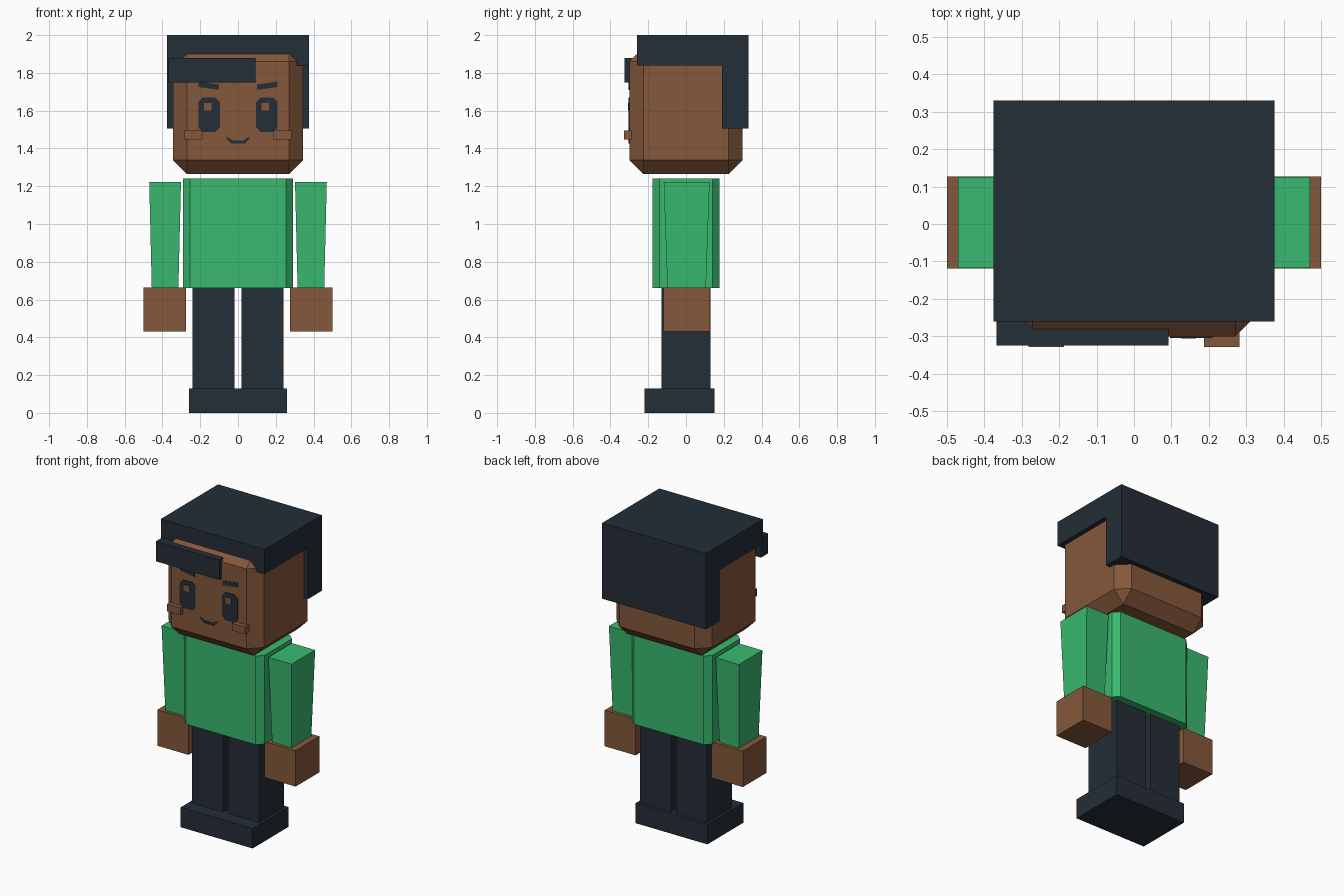
import bpy
import bmesh
from mathutils import Vector

default = bpy.data.objects.get("Cube")
if default:
    bpy.data.objects.remove(default, do_unlink=True)


def material(name, rgb):
    """Flat material from 0-255 screen values, stored as linear."""
    linear = [((c / 255 + 0.055) / 1.055) ** 2.4 for c in rgb]
    mat = bpy.data.materials.new(name)
    mat.use_nodes = True
    mat.diffuse_color = (*linear, 1)
    mat.node_tree.nodes["Principled BSDF"].inputs["Base Color"].default_value = (*linear, 1)
    return mat


skin = material("brown skin", (133, 88, 60))
shirt = material("green shirt", (57, 185, 111))
dark = material("dark navy", (36, 46, 55))


def finish(name, bm, mat, location=(0, 0, 0)):
    bmesh.ops.recalc_face_normals(bm, faces=bm.faces[:])
    mesh = bpy.data.meshes.new(name)
    bm.to_mesh(mesh)
    bm.free()
    mesh.materials.append(mat)
    obj = bpy.data.objects.new(name, mesh)
    obj.location = location
    bpy.context.collection.objects.link(obj)
    return obj


def box(name, mat, x, y, z, bevel=0, vertical_only=False, taper=None):
    """Block from x, y, z ranges, with optional chamfers and narrowed bottom."""
    lo, hi = Vector((x[0], y[0], z[0])), Vector((x[1], y[1], z[1]))
    size = hi - lo
    bm = bmesh.new()
    bmesh.ops.create_cube(bm, size=1)
    for v in bm.verts:
        v.co *= size
        if taper and v.co.z < 0:
            v.co.x *= taper
            v.co.y *= taper
    if bevel:
        edges = [e for e in bm.edges if not vertical_only
                 or abs(e.verts[0].co.z - e.verts[1].co.z) > size.z / 2]
        bmesh.ops.bevel(bm, geom=edges, offset=bevel, segments=1,
                        profile=0.5, affect='EDGES')
    return finish(name, bm, mat, (lo + hi) / 2)


def prism(name, mat, points, start, depth):
    """Extrude a closed 3D outline along a vector; start shifts the outline."""
    bm = bmesh.new()
    face = bm.faces.new([bm.verts.new(Vector(p) + Vector(start)) for p in points])
    new = bmesh.ops.extrude_face_region(bm, geom=[face])["geom"]
    bmesh.ops.translate(bm, vec=depth,
                        verts=[g for g in new if isinstance(g, bmesh.types.BMVert)])
    # keep the starting cap as part of the closed solid
    if not any(len(f.verts) == len(points) and f.calc_center_median().dot(Vector(depth))
               < (Vector(start) + Vector(depth) / 2).dot(Vector(depth)) for f in bm.faces):
        bm.verts.ensure_lookup_table()
        bm.faces.new(bm.verts[:len(points)])
    return finish(name, bm, mat)


def face_plate(name, mat, outline, front=-0.304):
    """Thin painted detail on the front of the head, from (x, z) points."""
    prism(name, mat, [(x, 0, z) for x, z in outline], (0, front, 0), (0, 0.008, 0))


# Head and hair
box("head", skin, (-0.345, 0.345), (-0.3, 0.3), (1.265, 1.935), bevel=0.074)
hair_profile = [(-0.26, 2), (0.33, 2), (0.33, 1.505), (0.19, 1.505), (0.19, 1.84), (-0.26, 1.84)]
prism("hair", dark, [(0, y, z) for y, z in hair_profile], (-0.375, 0, 0), (0.75, 0, 0))
box("fringe", dark, (-0.367, 0.092), (-0.325, -0.25), (1.75, 1.88))

# Body
box("torso", shirt, (-0.29, 0.29), (-0.178, 0.178), (0.66, 1.24), bevel=0.037, vertical_only=True)
box("shoes", dark, (-0.26, 0.26), (-0.22, 0.15), (0, 0.13))


def side_range(side, inner, outer):
    return tuple(sorted((side * inner, side * outer)))


for side, label in ((1, "left"), (-1, "right")):
    # Limbs
    box(label + "_sleeve", shirt, side_range(side, 0.302, 0.47), (-0.118, 0.125),
        (0.665, 1.222), taper=0.84)
    box(label + "_hand", skin, side_range(side, 0.275, 0.5), (-0.119, 0.127), (0.43, 0.665))
    box(label + "_leg", dark, side_range(side, 0.018, 0.242), (-0.13, 0.13), (0.1, 0.68))

    # Cheek, eye and eyebrow
    box(label + "_cheek", skin, side_range(side, 0.187, 0.282), (-0.329, -0.28), (1.447, 1.495))
    cx, cz, w, h, c = side * 0.153, 1.578, 0.057, 0.091, 0.024
    face_plate(label + "_eye", dark, [
        (cx - w, cz - h + c), (cx - w + c, cz - h), (cx + w - c, cz - h), (cx + w, cz - h + c),
        (cx + w, cz + h - c), (cx + w - c, cz + h), (cx - w + c, cz + h), (cx - w, cz + h - c)])
    gx = cx - 0.008
    face_plate(label + "_eye_glint", skin, [
        (gx - 0.02, 1.6), (gx + 0.02, 1.6), (gx + 0.02, 1.64), (gx - 0.02, 1.64)], front=-0.306)
    face_plate(label + "_eyebrow", dark, [
        (side * 0.102, 1.71), (side * 0.208, 1.725), (side * 0.21, 1.755), (side * 0.1, 1.738)])

# Mouth
half = [(0.035, 1.426), (0.065, 1.457), (0.05, 1.457), (0.03, 1.443)]
face_plate("mouth", dark, half + [(-x, z) for x, z in reversed(half)])
